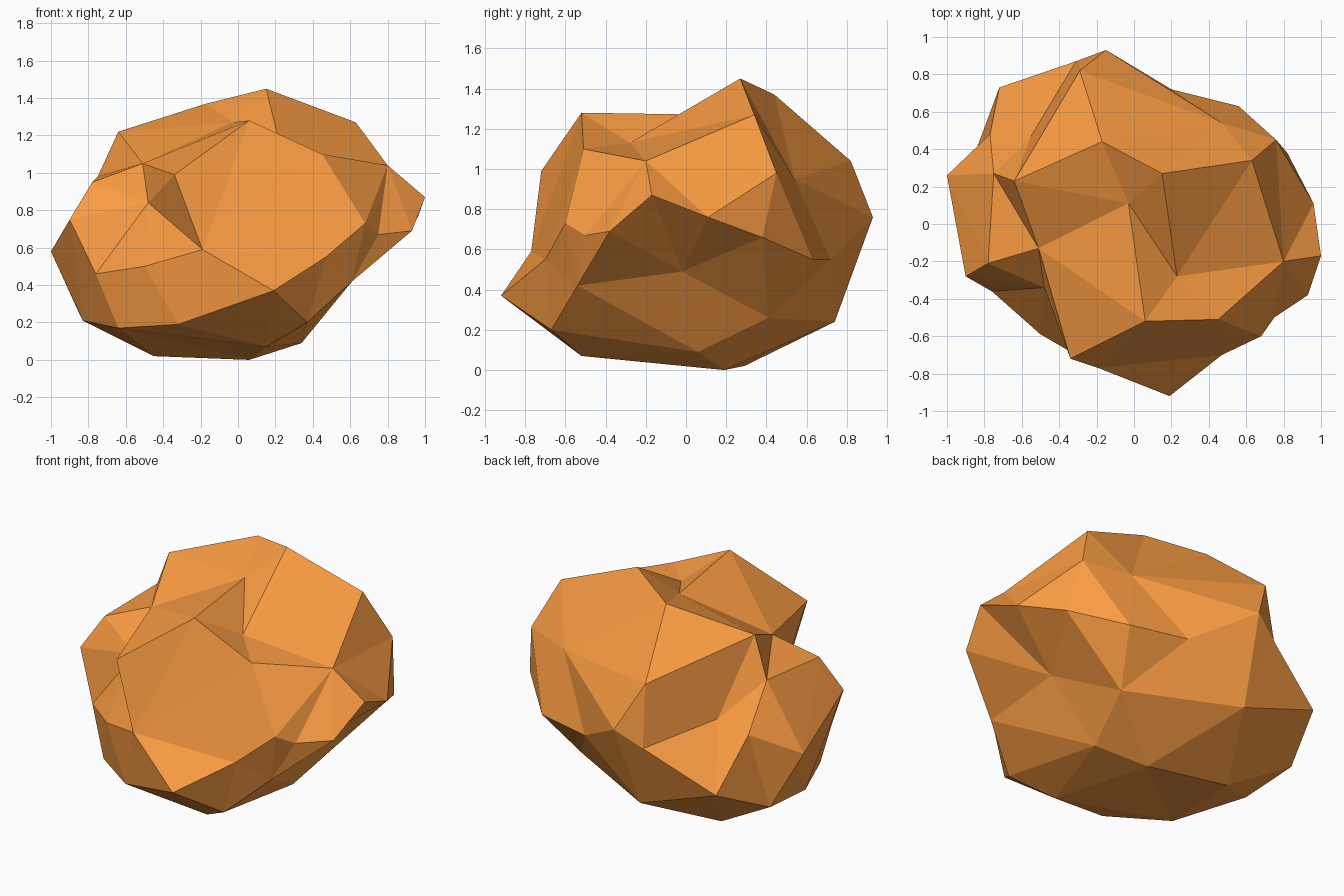
import bpy, bmesh
from mathutils import Vector

CORE = Vector((0, 0, 0.64))

# Corner points of the chipped boulder
corners = [
    # crown
    (.15, .27, 1.45), (-.17, .44, 1.37), (.63, .34, 1.27), (.06, -.52, 1.28),
    (-.03, .11, 1.27), (.23, -.28, 1.13), (-.64, .23, 1.22), (-.51, -.13, 1.05),
    (.45, -.51, 1.10), (.80, -.20, 1.04), (-.34, -.72, .99), (-.29, .82, 1.04),
    (.76, .45, .98), (-.75, .27, .98), (-.78, -.21, .95), (.47, .54, .95),
    # waist
    (1, -.17, .87), (.96, .11, .76), (.93, -.38, .69), (.68, -.60, .73),
    (.75, -.50, .67), (.47, -.70, .55), (-.19, -.77, .59), (-.50, -.59, .50),
    (-.48, -.34, .84), (-.90, -.28, .75), (-.76, -.36, .46), (-1, .26, .58),
    (-.77, .48, .72), (-.72, .73, .42), (-.15, .93, .76), (.20, .72, .55),
    (.56, .63, .55), (.82, .38, .66),
    # hollow at the back left and its rim
    (-.55, .47, .76), (-.31, .87, .66),
    # underside, with the undercut on the right
    (.60, -.02, .49), (.19, -.92, .37), (-.32, -.66, .19), (.37, -.67, .20),
    (.61, -.54, .42), (.44, .41, .26), (.34, .06, .09), (.06, .19, 0),
    (.15, -.52, .07), (-.64, -.42, .17), (-.83, 0, .21), (-.45, .29, .02),
    (-.20, .74, .24), (-.85, .38, .25),
]

# Facet the corners on a sphere around the core, then push them out to place
bm = bmesh.new()
home = {}
for c in corners:
    v = bm.verts.new((Vector(c) - CORE).normalized())
    home[v] = Vector(c)
bmesh.ops.convex_hull(bm, input=list(bm.verts))
for v in bm.verts:
    v.co = home[v]
bmesh.ops.recalc_face_normals(bm, faces=list(bm.faces))


def flip_crease(a, b):
    """Turn the crease between two corners to the other diagonal."""
    va, vb = (min(bm.verts, key=lambda v: (v.co - Vector(p)).length) for p in (a, b))
    edge = bm.edges.get((va, vb))
    if edge:
        bmesh.utils.edge_rotate(edge, True)


# Valley on the front left
flip_crease((-.50, -.59, .50), (-.34, -.72, .99))

mesh = bpy.data.meshes.new("boulder")
bm.to_mesh(mesh)
bm.free()
boulder = bpy.data.objects.new("boulder", mesh)
bpy.context.collection.objects.link(boulder)

# Orange stone
stone = bpy.data.materials.new("orange_stone")
stone.diffuse_color = (0.95, 0.33, 0.055, 1)
mesh.materials.append(stone)
